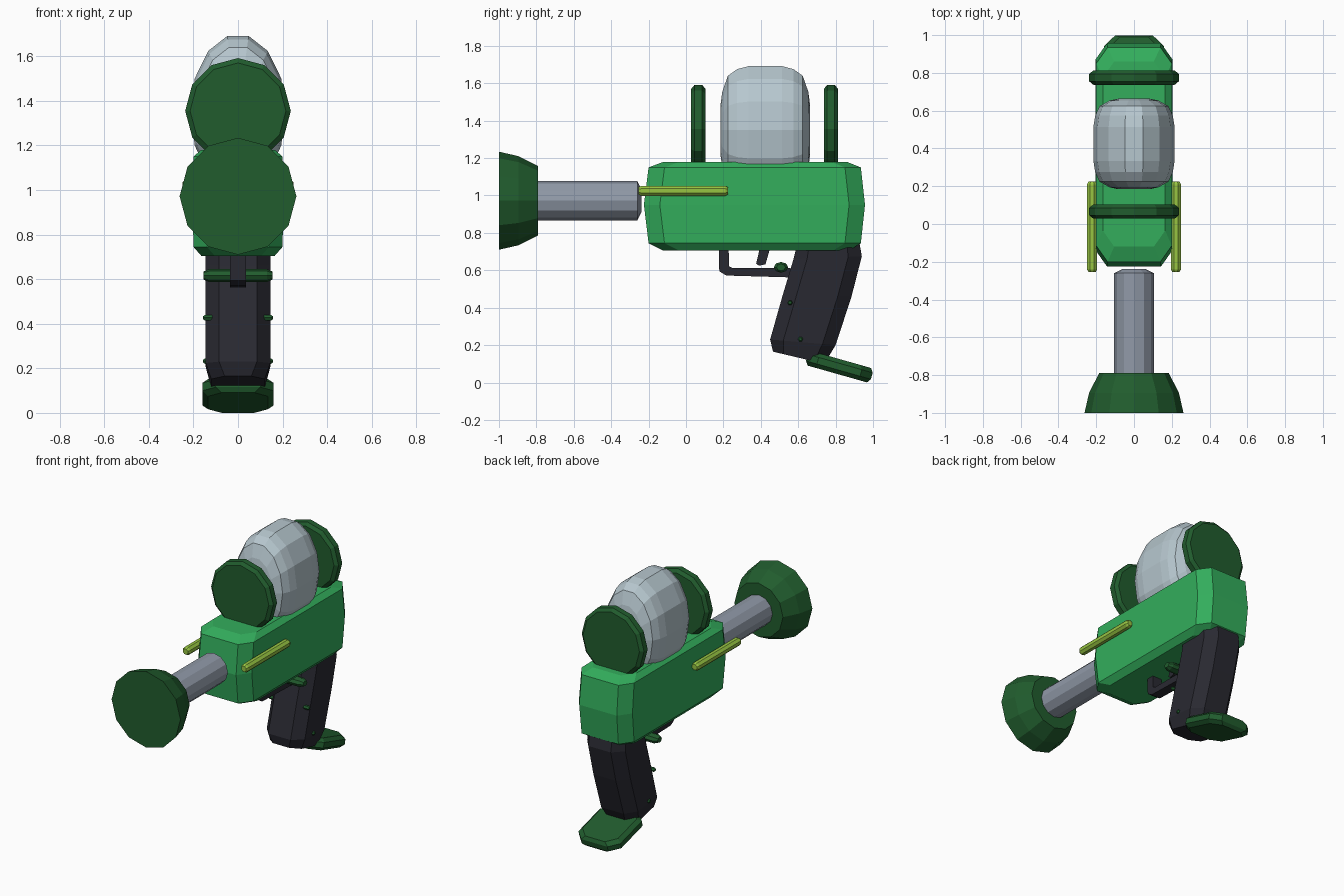
import bpy, bmesh, math

if "Cube" in bpy.data.objects:
    bpy.data.objects.remove(bpy.data.objects["Cube"])

def mat(name, rgb):
    m = bpy.data.materials.new(name)
    m.diffuse_color = (*rgb, 1)
    m.use_nodes = True
    m.node_tree.nodes["Principled BSDF"].inputs["Base Color"].default_value = m.diffuse_color
    return m

GREEN = mat("mid green", (0.033, 0.42, 0.107))
DARK = mat("dark green", (0.015, 0.108, 0.027))
PALE = mat("pale grey blue", (0.47, 0.57, 0.62))
STEEL = mat("steel grey", (0.28, 0.32, 0.39))
LIME = mat("lime", (0.31, 0.56, 0.055))
BLACK = mat("charcoal", (0.022, 0.022, 0.031))


def loft(name, rings, material):
    """Skin equal-length rings of points and cap both ends."""
    bm = bmesh.new()
    vs = [[bm.verts.new(p) for p in r] for r in rings]
    n = len(vs[0])
    for a, b in zip(vs, vs[1:]):
        for i in range(n):
            j = (i + 1) % n
            bm.faces.new((a[i], a[j], b[j], b[i]))
    bm.faces.new(vs[0])
    bm.faces.new(vs[-1])
    bmesh.ops.recalc_face_normals(bm, faces=bm.faces)
    me = bpy.data.meshes.new(name)
    bm.to_mesh(me)
    bm.free()
    me.materials.append(material)
    ob = bpy.data.objects.new(name, me)
    bpy.context.collection.objects.link(ob)
    return ob


def lathe(name, profile, material, c=(0, 0, 0), n=12, sx=1, sz=1, phase=0.0, axis='Y'):
    """Rings (position, radius) along the y or x axis."""
    rings = []
    for t, r in profile:
        ring = []
        for i in range(n):
            a = math.tau * i / n + phase
            p, q = r * sx * math.cos(a), r * sz * math.sin(a)
            if axis == 'Y':
                ring.append((c[0] + p, c[1] + t, c[2] + q))
            else:
                ring.append((c[0] + t, c[1] + p, c[2] + q))
        rings.append(ring)
    return loft(name, rings, material)


def octagon(u0, u1, hw, cx, cu):
    """Chamfered rectangle as (x, u) pairs."""
    h = hw - cx
    return [(-h, u0), (h, u0), (hw, u0 + cu), (hw, u1 - cu),
            (h, u1), (-h, u1), (-hw, u1 - cu), (-hw, u0 + cu)]


# Main body: stacked chamfered rectangles
levels = [(0.705, -0.12, 0.87, 0.165), (0.745, -0.2, 0.935, 0.2), (0.95, -0.225, 0.957, 0.203),
          (1.15, -0.2, 0.935, 0.2), (1.18, -0.12, 0.86, 0.165)]
loft("body", [[(x, y, z) for x, y in octagon(y0, y1, hw, 0.06, 0.085)]
              for z, y0, y1, hw in levels], GREEN)

# Barrel and flared muzzle
lathe("barrel", [(-0.82, 0.105), (-0.26, 0.105), (-0.238, 0.06)], STEEL, (0, 0, 0.972))
lathe("muzzle", [(-1.0, 0.262), (-0.895, 0.238), (-0.79, 0.185)], DARK, (0, 0, 0.972))

# Rounded tank set into the top of the body
half = [(0.09, 1.0), (0.15, 0.955), (0.2, 0.85), (0.23, 0.6), (0.24, 0.38)]
lathe("tank", [(-t, s) for t, s in reversed(half)] + half, PALE, (0, 0.424, 1.35),
      n=14, sx=0.215, sz=0.35)

# Discs in front of and behind the tank
for name, y in (("front_disc", 0.066), ("rear_disc", 0.775)):
    lathe(name, [(-0.038, 0.215), (-0.02, 0.237), (0.02, 0.237), (0.038, 0.215)],
          DARK, (0, y, 1.355))

# Lime side rods
for side, s in (("left", -1), ("right", 1)):
    lathe(side + "_side_rod", [(-0.24, 0.02), (-0.225, 0.029), (0.225, 0.029), (0.24, 0.02)],
          LIME, (s * 0.222, -0.015, 1.025), n=8, phase=math.pi / 8)

# Slanted grip: rings span from a front point to a back point
grip = [((0.592, 0.73), (0.925, 0.76), 0.145), ((0.575, 0.66), (0.94, 0.675), 0.145),
        ((0.515, 0.46), (0.885, 0.46), 0.145), ((0.45, 0.23), (0.80, 0.20), 0.145),
        ((0.465, 0.165), (0.74, 0.10), 0.12)]
loft("grip", [[(x, f[0] + (b[0] - f[0]) * t, f[1] + (b[1] - f[1]) * t)
               for x, t in octagon(0, 1, hw, 0.06, 0.2)] for f, b, hw in grip], BLACK)

# Tilted plate under the grip
ca, sa = math.cos(math.radians(15.8)), math.sin(math.radians(15.8))
loft("grip_plate", [[(x, 0.82 + u * ca + w * sa, 0.084 - u * sa + w * ca)
                     for x, u in octagon(-l, l, hw, 0.06, 0.06)]
                    for w, l, hw in ((-0.04, 0.165, 0.135), (-0.018, 0.18, 0.16),
                                     (0.018, 0.18, 0.16), (0.04, 0.165, 0.135))], DARK)

# Trigger guard and trigger: side outlines pulled across x
def slab(name, outline, hw, material):
    return loft(name, [[(x, y, z) for y, z in outline] for x in (-hw, hw)], material)

slab("trigger_guard", [(0.175, 0.72), (0.178, 0.595), (0.215, 0.572), (0.56, 0.562), (0.56, 0.612),
                       (0.25, 0.612), (0.23, 0.622), (0.228, 0.72)], 0.035, BLACK)
slab("trigger", [(0.395, 0.72), (0.375, 0.635), (0.39, 0.625), (0.425, 0.632), (0.45, 0.72)],
     0.028, BLACK)

# Cross bar and grip pins
lathe("cross_bar", [(-0.155, 0.02), (-0.13, 0.032), (0.13, 0.032), (0.155, 0.02)], DARK,
      (0, 0.508, 0.616), n=8, sx=1.2, sz=0.9, axis='X')
for name, y, z in (("upper_pin", 0.556, 0.427), ("lower_pin", 0.612, 0.232)):
    lathe(name, [(-0.156, 0.008), (-0.148, 0.014), (0.148, 0.014), (0.156, 0.008)], DARK,
          (0, y, z), n=6, axis='X')
